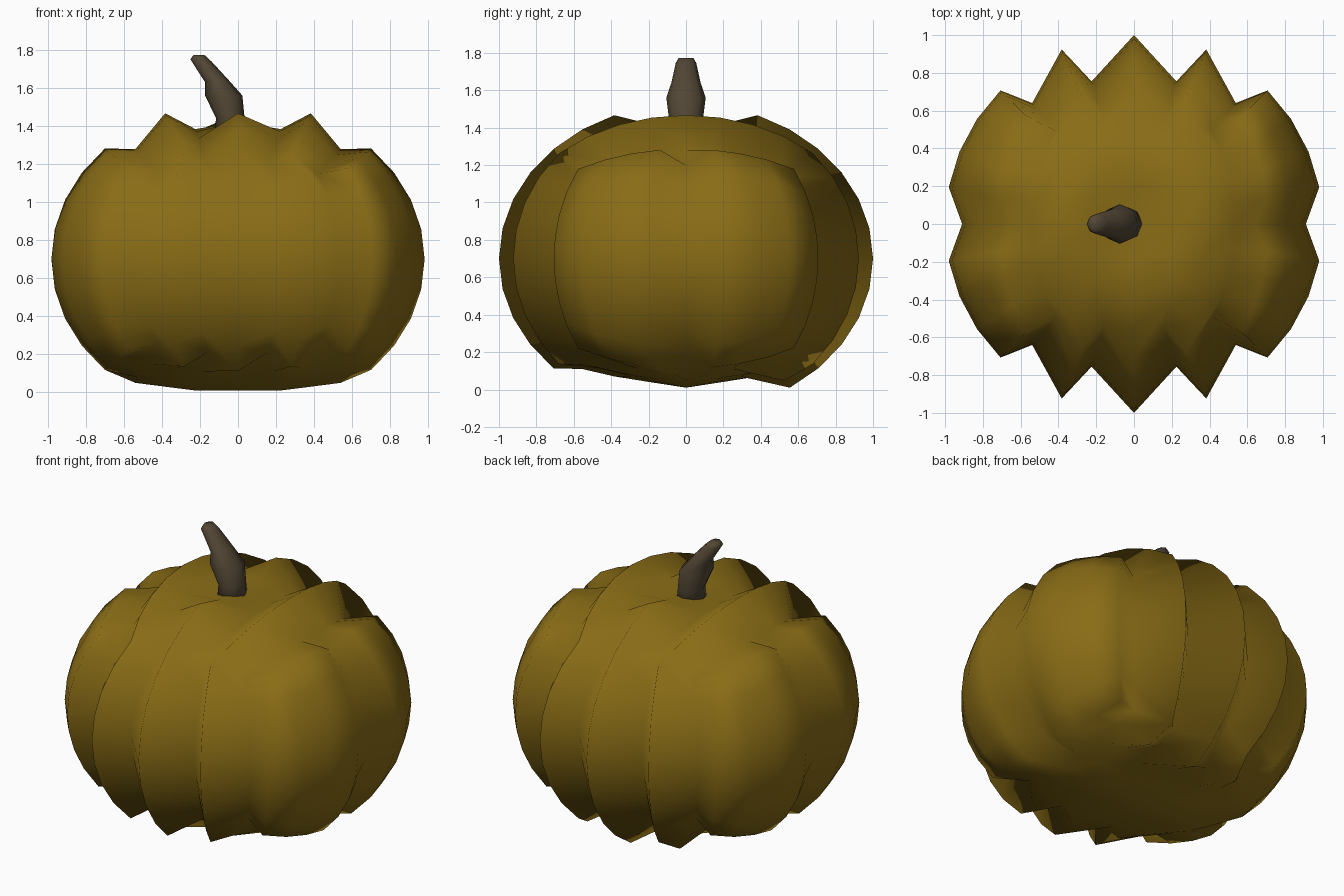
import bpy, bmesh
from math import tan, pi, cos, sin
from mathutils import Vector

if "Cube" in bpy.data.objects:
    bpy.data.objects.remove(bpy.data.objects["Cube"])


def material(name, rgb):
    m = bpy.data.materials.new(name)
    m.diffuse_color = (*rgb, 1)
    m.use_nodes = True
    m.node_tree.nodes["Principled BSDF"].inputs["Base Color"].default_value = m.diffuse_color
    return m


def finish(bm, name, mat):
    bmesh.ops.recalc_face_normals(bm, faces=bm.faces[:])
    for f in bm.faces:
        f.smooth = True
    me = bpy.data.meshes.new(name)
    bm.to_mesh(me)
    bm.free()
    me.materials.append(mat)
    ob = bpy.data.objects.new(name, me)
    bpy.context.collection.objects.link(ob)
    return ob


# Pumpkin body: cube sphere, 8 cells per side, with loops pulled in as grooves
BOTTOM = [0.01, 0.04, 0.07, 0.11]
bm = bmesh.new()
bmesh.ops.create_cube(bm, size=2)
bmesh.ops.subdivide_edges(bm, edges=bm.edges[:], cuts=7, use_grid_fill=True)
for v in bm.verts:
    i, j, k = (round(c * 4) for c in v.co)
    p = Vector([tan(c * pi / 4) for c in v.co]).normalized()
    # grooves between the ribs
    if abs(i) in (1, 3):
        p.x *= 1.15 if abs(i) == 1 else 0.97
        p.y *= 0.77
        p.z *= 0.84
    # groove down the middle of each end
    if abs(i) == 4 and j == 0:
        p.x *= 0.91
        p.z *= 0.85
    z = 0.7 + 0.83 * p.z
    # dimple under the stem
    if k == 4 and i == 0 and abs(j) < 2:
        z = 1.38 if j == 0 else 1.42
    # underside pushed up
    if k == -4 and abs(i) < 4 and -4 < j < 3:
        z = BOTTOM[abs(j)] + 0.02 * max(0, abs(i) - 1)
    v.co = (p.x, p.y, max(z, 0))
finish(bm, "pumpkin_body", material("pumpkin_skin", (0.25, 0.15, 0.008)))

# Stem: eight-sided bent taper; rows are x, z, x radius, y radius, tilt
ROWS = [(-0.04, 1.33, 0.09, 0.09, 0.0), (-0.04, 1.44, 0.075, 0.09, 0.0),
        (-0.075, 1.56, 0.098, 0.105, 0.0), (-0.115, 1.64, 0.058, 0.078, 0.01),
        (-0.195, 1.745, 0.055, 0.055, -0.005), (-0.205, 1.772, 0.03, 0.04, 0.0)]
N = 8
bm = bmesh.new()
rings = []
for x, z, rx, ry, t in ROWS:
    rings.append([bm.verts.new((x + rx * cos(2 * pi * a / N), ry * sin(2 * pi * a / N),
                                z + t * cos(2 * pi * a / N))) for a in range(N)])
for lo, hi in zip(rings, rings[1:]):
    for a in range(N):
        b = (a + 1) % N
        bm.faces.new((lo[a], lo[b], hi[b], hi[a]))
bm.faces.new(rings[0][::-1])
bm.faces.new(rings[-1])
finish(bm, "stem", material("stem_brown", (0.085, 0.062, 0.035)))
